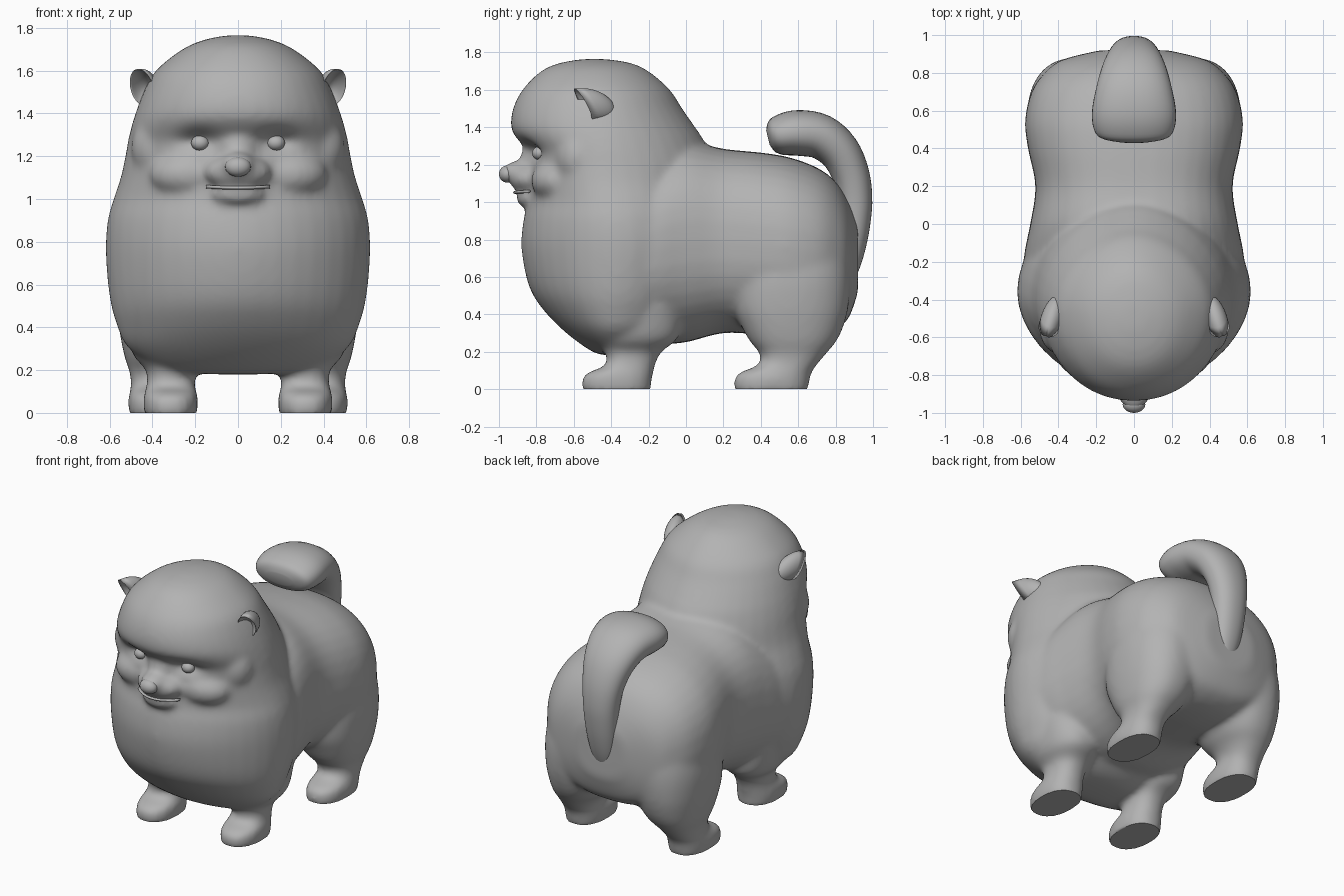
import bpy, bmesh, math
from mathutils import Vector, Matrix

if "Cube" in bpy.data.objects:
    bpy.data.objects.remove(bpy.data.objects["Cube"])

grey = bpy.data.materials.new("soft grey")
grey.diffuse_color = (0.45, 0.45, 0.45, 1)
grey.use_nodes = True
grey.node_tree.nodes["Principled BSDF"].inputs["Base Color"].default_value = grey.diffuse_color
N = 40


def finish(name, bm):
    bmesh.ops.recalc_face_normals(bm, faces=bm.faces)
    me = bpy.data.meshes.new(name)
    bm.to_mesh(me)
    bm.free()
    me.materials.append(grey)
    for p in me.polygons:
        p.use_smooth = True
    ob = bpy.data.objects.new(name, me)
    bpy.context.collection.objects.link(ob)
    return ob


def dense(rows, steps=4):
    """Smooth spline interpolation through table rows."""
    out = []
    for i in range(len(rows) - 1):
        a, b = rows[max(i - 1, 0)], rows[i]
        c, d = rows[i + 1], rows[min(i + 2, len(rows) - 1)]
        for s in range(steps):
            t = s / steps
            out.append([0.5 * (2 * q + (r - p) * t + (2 * p - 5 * q + 4 * r - u) * t * t
                               + (3 * q - p - 3 * r + u) * t ** 3)
                        for p, q, r, u in zip(a, b, c, d)])
    return out + [list(rows[-1])]


def loft(bm, rings):
    loops = [[bm.verts.new(p) for p in ring] for ring in rings]
    for a, b in zip(loops, loops[1:]):
        for i in range(N):
            j = (i + 1) % N
            bm.faces.new((a[i], a[j], b[j], b[i]))
    bm.faces.new(loops[0])
    bm.faces.new(loops[-1])


def unit_ring(power=2.0, back=None):
    for i in range(N):
        t = 2 * math.pi * i / N
        c, s = math.cos(t), math.sin(t)
        e = 2 / (back if back and s > 0 else power)
        yield (math.copysign(abs(c) ** e, c), math.copysign(abs(s) ** e, s))


def ball(bm, loc, size):
    m = Matrix.Translation(loc) @ Matrix.Diagonal((*size, 1))
    return bmesh.ops.create_uvsphere(bm, u_segments=24, v_segments=16, radius=1, matrix=m)["verts"]


def column(rows, cx=0, power=lambda z: (2.3, 2.3)):
    """Upright loft: z, middle y, front y, back y, half width, x shift."""
    return [[(cx + sh + hw * c, my + (yb - my if s > 0 else my - yf) * s, z)
             for c, s in unit_ring(*power(z))] for z, my, yf, yb, hw, sh in dense(rows)]


def torso_power(z):
    t = min(max((z - 1.0) / 0.3, 0), 1)
    return 1.86 + 0.22 * t, 2 - 0.14 * t


bm = bmesh.new()

# Head, ruff and chest
loft(bm, column([
    (0.18, -.38, -.42, -.33, .10, 0), (0.20, -.38, -.50, -.18, .34, 0),
    (0.30, -.38, -.64, -.02, .51, 0), (0.42, -.38, -.76, .06, .57, 0),
    (0.55, -.37, -.84, .10, .602, 0), (0.75, -.36, -.88, .14, .619, 0),
    (0.90, -.37, -.87, .14, .61, 0), (1.00, -.38, -.845, .14, .582, 0),
    (1.10, -.40, -.84, .14, .549, 0), (1.20, -.41, -.84, .14, .527, 0),
    (1.27, -.42, -.845, .12, .515, 0), (1.34, -.43, -.905, .09, .498, 0),
    (1.40, -.44, -.937, .05, .48, 0), (1.50, -.45, -.925, -.02, .442, 0),
    (1.60, -.46, -.875, -.085, .385, 0), (1.70, -.47, -.775, -.20, .26, 0),
    (1.745, -.48, -.67, -.30, .155, 0), (1.765, -.49, -.55, -.43, .05, 0)], 0, torso_power))

# Back, belly and rump, lofted from front to rear
loft(bm, [[(hw * c, y, (zb + zt) / 2 + (zt - zb) / 2 * s) for c, s in unit_ring(2.4)]
          for y, zb, zt, hw in dense([
              (-.30, .24, 1.20, .59), (-.15, .24, 1.27, .58), (0, .25, 1.325, .55),
              (.2, .30, 1.285, .522), (.4, .29, 1.265, .562), (.55, .28, 1.24, .577),
              (.7, .29, 1.185, .543), (.8, .32, 1.11, .475), (.87, .38, 1.0, .38),
              (.92, .52, .87, .18)])])

# Legs and paws
for side in (-1, 1):
    loft(bm, column([
        (-.03, -.36, -.545, -.19, .118, 0), (.04, -.36, -.56, -.185, .128, 0),
        (.085, -.36, -.53, -.175, .125, 0), (.13, -.32, -.43, -.165, .112, 0),
        (.20, -.29, -.43, -.13, .115, 0), (.28, -.28, -.46, -.04, .16, side * .02),
        (.45, -.28, -.46, -.02, .20, side * .02)], side * .315))
    loft(bm, column([
        (-.03, .46, .265, .645, .118, 0), (.04, .46, .255, .66, .128, 0),
        (.085, .48, .28, .67, .125, 0), (.13, .54, .385, .70, .115, 0),
        (.19, .56, .395, .75, .133, -side * .012), (.25, .56, .345, .80, .172, -side * .03),
        (.33, .55, .30, .84, .205, -side * .045), (.45, .55, .25, .87, .235, -side * .058),
        (.62, .55, .25, .88, .265, -side * .085), (.85, .55, .30, .85, .25, -side * .11)],
        side * .385))
    # Cheeks and the fluff beside the eyes
    ball(bm, (side * .22, -.675, 1.115), (.20, .155, .12))
    ball(bm, (side * .36, -.57, 1.24), (.14, .13, .16))

# Muzzle, bridge and jaw
ball(bm, (0, -.83, 1.125), (.16, .115, .085))
ball(bm, (0, -.885, 1.16), (.085, .105, .062))
ball(bm, (0, -.80, 1.235), (.10, .085, .09))
ball(bm, (0, -.82, 1.02), (.13, .09, .055))

# Fuse the body into one soft skin with eye sockets and flat soles
body = finish("body", bm)
bpy.context.view_layer.objects.active = body
body.select_set(True)
rem = body.modifiers.new("skin", "REMESH")
rem.mode = "VOXEL"
rem.voxel_size = 0.016
rem.use_smooth_shade = True
soft = body.modifiers.new("soften", "SMOOTH")
soft.factor = 0.5
soft.iterations = 18
for m in ("skin", "soften"):
    bpy.ops.object.modifier_apply(modifier=m)
for v in body.data.vertices:
    if v.co.y < -.6:
        v.co.y += .045 * math.exp(-((abs(v.co.x) - .185) / .085) ** 2 - ((v.co.z - 1.275) / .05) ** 2)
    v.co.z = max(v.co.z, 0)
bpy.ops.object.shade_smooth_by_angle(angle=math.radians(50))

# Curled tail: y, z, thickness, half width along its path
path = dense([(.84, .52, .03, .03), (.865, .66, .065, .08), (.885, .78, .08, .10),
              (.90, .90, .087, .11), (.903, 1.02, .093, .12), (.88, 1.15, .10, .14),
              (.82, 1.27, .11, .17),
              (.72, 1.35, .12, .20), (.60, 1.37, .122, .222), (.51, 1.36, .11, .215),
              (.46, 1.35, .085, .18), (.438, 1.345, .04, .09)])
rings = []
for i, (y, z, th, hw) in enumerate(path):
    a, b = path[max(i - 1, 0)], path[min(i + 1, len(path) - 1)]
    d = Vector((b[0] - a[0], b[1] - a[1])).normalized()
    rings.append([(hw * c, y + d.y * th * s, z - d.x * th * s) for c, s in unit_ring(2.2)])
bm = bmesh.new()
loft(bm, rings)
finish("tail", bm)

# Nose
bm = bmesh.new()
ball(bm, (0, -.955, 1.15), (.06, .045, .046))
finish("nose", bm)

# Mouth line, a thin curved lip
bm = bmesh.new()
loft(bm, [[(x, -.91 + 2.9 * x * x + .014 * c, 1.052 + .25 * x * x + .008 * s)
           for c, s in unit_ring()] for x in [-.15 + .025 * k for k in range(13)]])
finish("mouth", bm)

for side, label in ((-1, "left"), (1, "right")):
    # Eyes
    bm = bmesh.new()
    ball(bm, (side * .177, -.785, 1.262), (.042, .038, .036))
    finish(label + "_eye", bm)
    # Ears: cups opening forward, upper rim leaning ahead of the lower
    bm = bmesh.new()
    for v in ball(bm, (0, 0, 0), (.058, .12, .086)):
        if v.co.y < -.001:
            r = math.hypot(v.co.x / .058, v.co.z / .086)
            v.co.y = -.055 + .075 * (1 - r * r)
        v.co.y -= .55 * v.co.z
    turn = Matrix.Rotation(side * math.radians(18), 4, "Z")
    bmesh.ops.transform(bm, matrix=Matrix.Translation((side * .435, -.50, 1.522)) @ turn, verts=bm.verts)
    finish(label + "_ear", bm)
